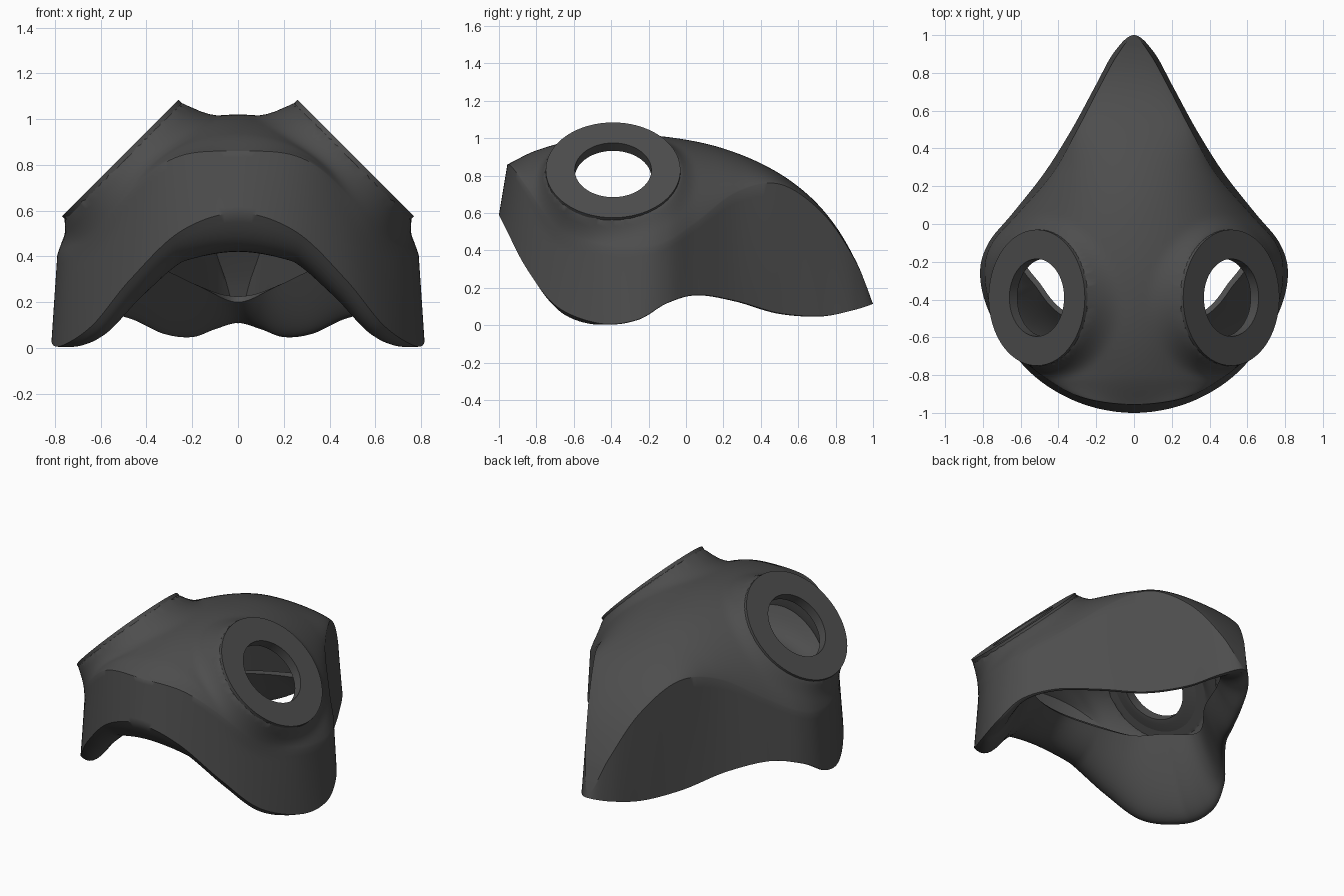
import bpy, bmesh, math
from mathutils import Vector

cube = bpy.data.objects.get("Cube")
if cube:
    bpy.data.objects.remove(cube, do_unlink=True)

# Half outline stations, chin to nose tip: lower rim, upper crease
RIM = [(0, -1, .59), (.25, -.96, .51), (.47, -.85, .3), (.635, -.69, .1),
       (.77, -.46, .01), (.815, -.26, .03), (.77, -.1, .12), (.64, .06, .163),
       (.475, .27, .13), (.33, .5, .065), (.205, .73, .05), (.105, .91, .085), (0, 1, .115)]
CREASE = [(0, -.955, .86), (.25, -.925, .84), (.43, -.84, .72), (.6, -.69, .5),
          (.75, -.46, .42), (.79, -.25, .405), (.75, -.1, .44), (.61, .06, .55),
          (.43, .27, .71), (.3, .5, .755), (.18, .73, .6), (.085, .9, .355), (0, .99, .14)]
# Inner edge of the face seal and the centre ridge (y, z)
SEAL = [(0, -.62, .52), (.34, -.48, .46), (.49, -.325, .45), (.59, -.12, .41),
        (.37, .2, .36), (.17, .55, .27), (0, .74, .2)]
RIDGE = [(-.955, .86), (-.8, .935), (-.55, 1), (-.3, 1.02), (-.05, 1), (.2, .945),
         (.45, .84), (.65, .7), (.8, .53), (.92, .32), (.99, .14)]

COLS, LIP, WALL, DOME = 150, 14, 10, 52
AXIS = Vector((1, 0, 1)).normalized()
PORT = Vector((.515, -.39, .83))
OUTER, INNER = .36, .205

rubber = bpy.data.materials.new("dark_rubber")
rubber.use_nodes = True
rubber.diffuse_color = (.075, .075, .075, 1)
rubber.node_tree.nodes["Principled BSDF"].inputs["Base Color"].default_value = (.075, .075, .075, 1)


def spline(points, t):
    """Smooth curve through points, mirrored at both ends; t runs 0 to 1."""
    flip = lambda p: (-p[0], p[1], p[2])
    pts = [Vector(p) for p in [flip(points[1])] + points + [flip(points[-2])]]
    s = t * (len(points) - 1)
    i = min(int(s), len(points) - 2)
    f = s - i
    a, b, c, d = pts[i:i + 4]
    return b + .5 * f * ((c - a) + f * ((2 * a - 5 * b + 4 * c - d) + f * (3 * (b - c) + d - a)))


def ridge_height(y):
    for i in range(len(RIDGE) - 1):
        if y <= RIDGE[i + 1][0] or i == len(RIDGE) - 2:
            (y0, z0), (y1, z1) = RIDGE[i], RIDGE[i + 1]
            lo, hi = RIDGE[max(i - 1, 0)], RIDGE[min(i + 2, len(RIDGE) - 1)]
            w = y1 - y0
            f = min(max((y - y0) / w, 0), 1)
            m0 = (z1 - lo[1]) / (y1 - lo[0]) * w
            m1 = (hi[1] - z0) / (hi[0] - y0) * w
            return (z0 * (1 + 2 * f) * (1 - f) ** 2 + m0 * f * (1 - f) ** 2
                    + z1 * f * f * (3 - 2 * f) + m1 * f * f * (f - 1))


def raise_to_port(p):
    """Blend the surface up into a short filleted neck under the port ring."""
    d = p - PORT
    h = d.dot(AXIS)
    r = (d - h * AXIS).length
    f = min(max((.46 - r) / (.46 - OUTER), 0), 1)
    return p + AXIS * (-.014 - h) * f ** 3


def column(t):
    rim, crease, seal = spline(RIM, t), spline(CREASE, t), spline(SEAL, t)
    # The lip hangs deepest under the chin
    knee = rim.lerp(seal, .35)
    knee.z = min(rim.z, seal.z) - .03 - .2 * max(0, 1 - (t / .35) ** 4)
    pts = []
    for k in range(LIP):
        f = k / LIP
        pts.append(seal.lerp(knee, f).lerp(knee.lerp(rim, f), f))
    pts += [raise_to_port(rim.lerp(crease, k / WALL)) for k in range(WALL)]
    top = Vector((0, crease.y, max(ridge_height(crease.y), crease.z)))
    rise = top.z - crease.z
    p1 = Vector((crease.x * .88, crease.y, crease.z + rise / 2))
    p2 = Vector((crease.x * .52, crease.y, top.z))
    for k in range(DOME + 1):
        f = k / DOME
        g = 1 - f
        pts.append(raise_to_port(crease * g ** 3 + p1 * 3 * f * g * g + p2 * 3 * f * f * g + top * f ** 3))
    for p in pts:
        p.x = 0 if t in (0, 1) else max(p.x, 0)
    pts[-1].x = 0
    return pts


def make_object(name, bm):
    mesh = bpy.data.meshes.new(name)
    bm.to_mesh(mesh)
    bm.free()
    mesh.materials.append(rubber)
    obj = bpy.data.objects.new(name, mesh)
    bpy.context.collection.objects.link(obj)
    return obj


def lathe(name, profile, steps=96):
    """Closed (radius, height) profile turned around the port axis."""
    bm = bmesh.new()
    side, across = Vector((0, 1, 0)), AXIS.cross(Vector((0, 1, 0)))
    rings = []
    for i in range(steps):
        a = math.tau * i / steps
        out = side * math.cos(a) + across * math.sin(a)
        rings.append([bm.verts.new(PORT + out * r + AXIS * h) for r, h in profile])
    n = len(profile)
    for i in range(steps):
        a, b = rings[i], rings[(i + 1) % steps]
        for k in range(n):
            bm.faces.new((a[k], b[k], b[(k + 1) % n], a[(k + 1) % n]))
    bmesh.ops.remove_doubles(bm, verts=bm.verts, dist=1e-5)
    bmesh.ops.recalc_face_normals(bm, faces=bm.faces)
    return make_object(name, bm)


def mirror(obj):
    mod = obj.modifiers.new("Mirror", 'MIRROR')
    mod.merge_threshold = .0005


def finish(obj, angle):
    bpy.ops.object.select_all(action='DESELECT')
    obj.select_set(True)
    bpy.context.view_layer.objects.active = obj
    bpy.ops.object.convert(target='MESH')
    bpy.ops.object.shade_smooth_by_angle(angle=math.radians(angle))


# Mask shell: face seal, side walls and dome in one skin
bm = bmesh.new()
grid = [[bm.verts.new(p) for p in column(u / COLS)] for u in range(COLS + 1)]
for a, b in zip(grid, grid[1:]):
    for k in range(len(a) - 1):
        bm.faces.new((a[k], b[k], b[k + 1], a[k + 1]))
bmesh.ops.remove_doubles(bm, verts=bm.verts, dist=.0004)
shell = make_object("mask_shell", bm)
mirror(shell)
solid = shell.modifiers.new("Thickness", 'SOLIDIFY')
solid.thickness = .03
solid.offset = -1

# Port openings through the shell
cutter = lathe("port_cutter", [(0, -.22), (INNER + .01, -.22), (INNER + .01, .15), (0, .15)])
mirror(cutter)
cutter.hide_render = True
cutter.hide_set(True)
cut = shell.modifiers.new("Ports", 'BOOLEAN')
cut.operation = 'DIFFERENCE'
cut.solver = 'EXACT'
cut.object = cutter
finish(shell, 36)
bpy.data.objects.remove(cutter, do_unlink=True)

# Flat flange rings around the ports
rings = lathe("port_rings", [(INNER, 0), (OUTER, 0), (OUTER, -.022), (INNER + .03, -.06), (INNER, -.06)])
mirror(rings)
finish(rings, 28)
